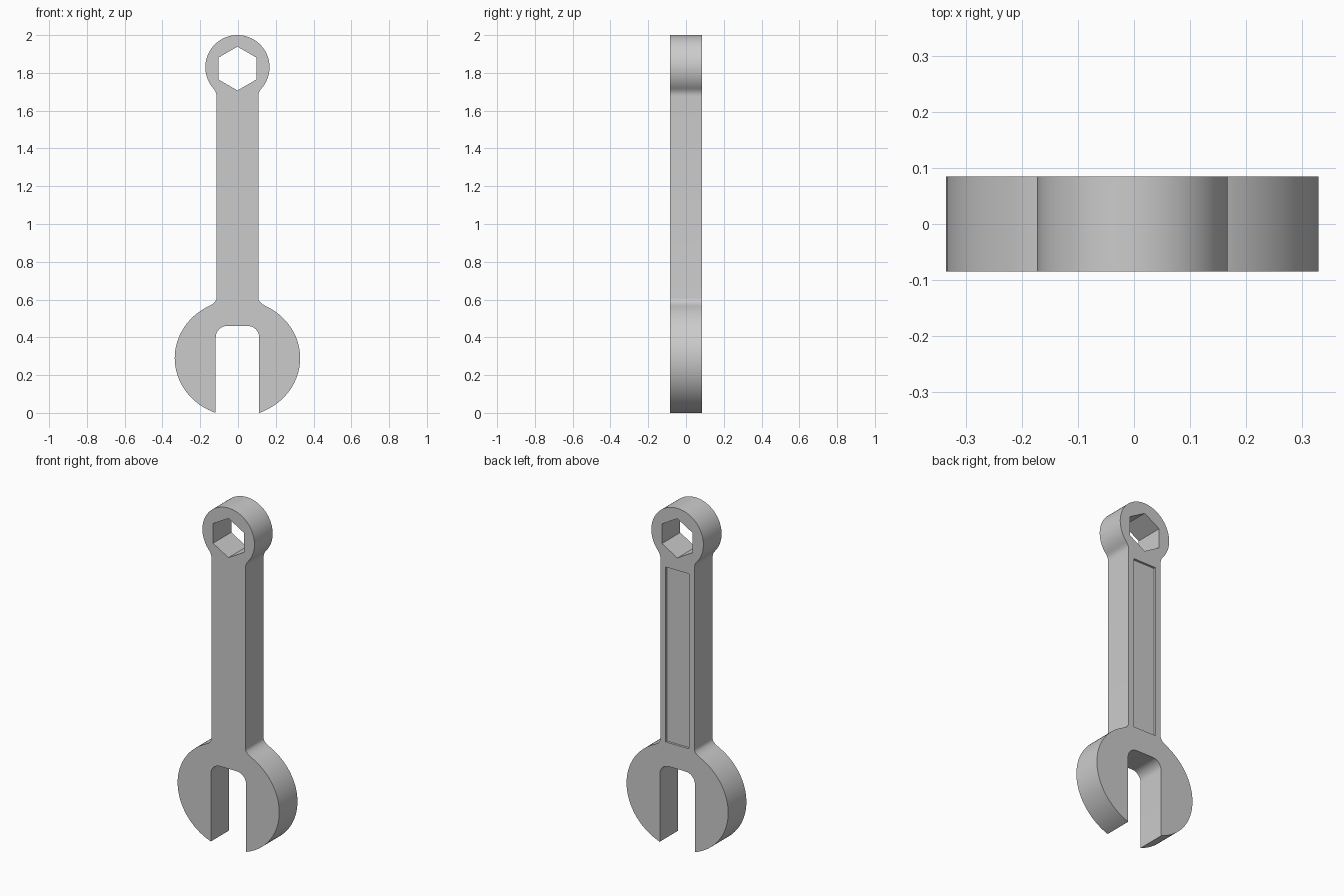
import bpy, bmesh
from math import sin, cos, pi, acos, asin
from mathutils import Vector

cube = bpy.data.objects.get("Cube")
if cube:
    bpy.data.objects.remove(cube, do_unlink=True)

HALF_DEPTH = 0.085
MID = -0.003            # shared centre line of handle, ring and slot
HANDLE = 0.111          # half width of the handle
SLOT, SLOT_TOP, SLOT_R = 0.115, 0.46, 0.06
JAW_A, JAW_B, JAW_Z = 0.332, 0.309, 0.29
RING_R, RING_Z = 0.17, 1.83

steel = bpy.data.materials.new("steel grey")
steel.use_nodes = True
steel.diffuse_color = (0.6, 0.6, 0.6, 1)
steel.node_tree.nodes["Principled BSDF"].inputs["Base Color"].default_value = (0.6, 0.6, 0.6, 1)


def arc(cx, cz, rx, rz, start, end, steps):
    """Points along an elliptical arc."""
    angles = [start + (end - start) * i / steps for i in range(steps + 1)]
    return [(cx + rx * cos(a), cz + rz * sin(a)) for a in angles]


def blend(p, corner, q, steps=8):
    """Curved fillet between p and q, without its end points."""
    p, corner, q = Vector(p), Vector(corner), Vector(q)
    ts = [i / steps for i in range(1, steps)]
    return [tuple(p * (1 - t) ** 2 + corner * 2 * t * (1 - t) + q * t * t) for t in ts]


def prism(name, points, y0, y1):
    """Extrude an x-z outline from y0 to y1."""
    bm = bmesh.new()
    face = bm.faces.new([bm.verts.new((x + MID, y0, z)) for x, z in points])
    grown = bmesh.ops.extrude_face_region(bm, geom=[face])["geom"]
    moved = [v for v in grown if isinstance(v, bmesh.types.BMVert)]
    bmesh.ops.translate(bm, verts=moved, vec=(0, y1 - y0, 0))
    bmesh.ops.recalc_face_normals(bm, faces=bm.faces)
    mesh = bpy.data.meshes.new(name)
    bm.to_mesh(mesh)
    bm.free()
    obj = bpy.data.objects.new(name, mesh)
    obj.data.materials.append(steel)
    bpy.context.collection.objects.link(obj)
    return obj


def cut(target, cutter):
    """Subtract the cutter and remove it."""
    cutter.hide_render = True
    mod = target.modifiers.new("cut", "BOOLEAN")
    mod.operation, mod.solver, mod.object = "DIFFERENCE", "EXACT", cutter
    bpy.context.view_layer.objects.active = target
    bpy.ops.object.modifier_apply(modifier=mod.name)
    bpy.data.objects.remove(cutter, do_unlink=True)


# Half outline: slot corner, jaw, fillet, handle, fillet, ring
slot = arc(SLOT - SLOT_R, SLOT_TOP - SLOT_R, SLOT_R, SLOT_R, pi / 2, 0, 8)
jaw = arc(0, JAW_Z, JAW_A, JAW_B, -acos(SLOT / JAW_A), acos(0.152 / JAW_A), 40)
jaw[0] = (SLOT, 0)
handle = [(HANDLE, 0.608), (HANDLE, 1.675)]
ring = arc(0, RING_Z, RING_R, RING_R, -acos(0.127 / RING_R), pi / 2, 36)
half = (slot + jaw
        + blend(jaw[-1], (HANDLE, 0.584), handle[0]) + handle
        + blend(handle[1], (HANDLE, 1.699), ring[0]) + ring)
mirrored = [(-x, z) for x, z in reversed(half[:-1])]
wrench = prism("wrench_body", half + mirrored, -HALF_DEPTH, HALF_DEPTH)

# Hexagonal through hole in the ring
hexagon = arc(0, 1.823, 0.116, 0.116, pi / 2, pi / 2 + 2 * pi, 6)[:-1]
cut(wrench, prism("hex_cutter", hexagon, -0.2, 0.2))

# Shallow rectangular recess on the back of the handle
panel = [(-0.076, 0.6), (0.076, 0.6), (0.076, 1.633), (-0.076, 1.633)]
cut(wrench, prism("recess_cutter", panel, HALF_DEPTH - 0.013, 0.2))

bpy.ops.object.select_all(action="DESELECT")
wrench.select_set(True)
bpy.context.view_layer.objects.active = wrench
bpy.ops.object.shade_smooth_by_angle(angle=pi / 6)
